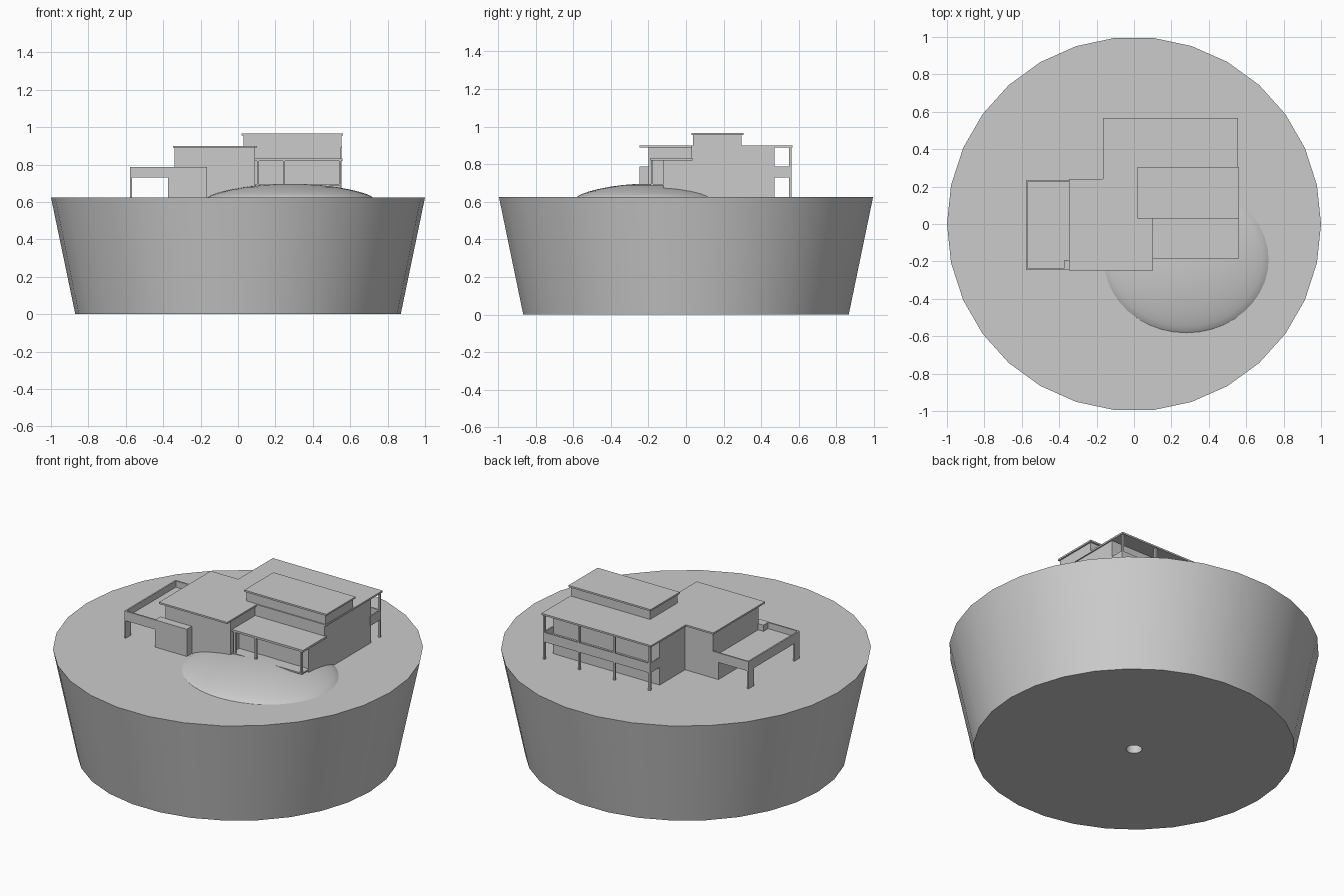
import bpy, bmesh, math

if "Cube" in bpy.data.objects:
    bpy.data.objects.remove(bpy.data.objects["Cube"], do_unlink=True)

grey = bpy.data.materials.new("plain_grey")
grey.use_nodes = True
grey.diffuse_color = (0.6, 0.6, 0.6, 1)
grey.node_tree.nodes["Principled BSDF"].inputs["Base Color"].default_value = (0.6, 0.6, 0.6, 1)

GROUND = 0.625


def finish(name, bm, smooth=False):
    bmesh.ops.recalc_face_normals(bm, faces=bm.faces)
    mesh = bpy.data.meshes.new(name)
    bm.to_mesh(mesh)
    bm.free()
    mesh.materials.append(grey)
    obj = bpy.data.objects.new(name, mesh)
    bpy.context.collection.objects.link(obj)
    if smooth:
        bpy.ops.object.select_all(action='DESELECT')
        obj.select_set(True)
        bpy.context.view_layer.objects.active = obj
        bpy.ops.object.shade_smooth_by_angle(angle=math.radians(35))
    return obj


def box(name, x, y, z):
    """Box from (min, max) pairs."""
    bm = bmesh.new()
    bmesh.ops.create_cube(bm, size=1)
    for v in bm.verts:
        v.co = [(lo + hi) / 2 + c * (hi - lo) for c, (lo, hi) in zip(v.co, (x, y, z))]
    return finish(name, bm)


def ring(bm, radius, z, sides, centre=(0, 0), squash=1):
    return [bm.verts.new((centre[0] + radius * math.cos(math.tau * i / sides),
                          centre[1] + radius * squash * math.sin(math.tau * i / sides), z))
            for i in range(sides)]


def loft(bm, rings):
    for a, b in zip(rings, rings[1:]):
        n = len(a)
        for i in range(n):
            bm.faces.new((a[i], a[(i + 1) % n], b[(i + 1) % n], b[i]))


# Tapered planter filled with flat ground, with a drain hole underneath
bm = bmesh.new()
profile = [(0.043, 0.12), (0.043, 0), (0.87, 0), (1, GROUND)]
rings = [ring(bm, r, z, 30) for r, z in profile]
loft(bm, rings)
bm.faces.new(rings[0])
bm.faces.new(rings[-1])
finish("planter", bm, True)

# Low mound of earth in front of the porch
bm = bmesh.new()
rings = []
for r in (1, 0.97, 0.92, 0.84, 0.72, 0.56, 0.38, 0.18):
    z = GROUND + 0.072 * (1 - r * r) ** 0.75
    rings.append(ring(bm, 0.44 * r, z, 40, (0.28, -0.19), 0.89))
loft(bm, rings)
bm.faces.new(rings[-1])
finish("mound", bm, True)

# Main house blocks with thin overhanging roofs
box("left_block", (-0.34, 0.092), (-0.2, 0.23), (GROUND, 0.89))
box("left_block_base", (-0.375, -0.16), (-0.2, 0.23), (GROUND, 0.735))
box("left_block_roof", (-0.348, 0.102), (-0.248, 0.24), (0.89, 0.9))
box("rear_block", (-0.155, 0.55), (0.03, 0.47), (GROUND, 0.89))
box("rear_block_roof", (-0.167, 0.557), (0.03, 0.567), (0.89, 0.9))
box("upper_block", (0.03, 0.553), (0.037, 0.295), (0.89, 0.955))
box("upper_block_roof", (0.02, 0.562), (0.03, 0.305), (0.955, 0.965))

# Front porch with recessed wall, slab and posts
box("porch_room", (0.09, 0.55), (-0.12, 0.04), (GROUND, 0.82))
box("porch_roof", (0.09, 0.56), (-0.188, 0.035), (0.82, 0.832))
box("porch_floor", (0.09, 0.553), (-0.188, -0.12), (0.686, 0.694))
for i, x in enumerate((0.102, 0.24, 0.54)):
    box(f"porch_post_{i}", (x, x + 0.011), (-0.187, -0.176), (0.69, 0.82))

# Rear balcony with parapet and full-height posts
box("balcony_floor", (-0.155, 0.553), (0.46, 0.56), (0.73, 0.745))
box("balcony_front_parapet", (-0.155, 0.553), (0.552, 0.56), (0.73, 0.787))
for name, x in (("right", -0.155), ("left", 0.545)):
    box(f"balcony_{name}_parapet", (x, x + 0.008), (0.46, 0.56), (0.73, 0.787))
for i in range(4):
    x = -0.155 + i * 0.232
    box(f"balcony_post_{i}", (x, x + 0.012), (0.548, 0.56), (GROUND, 0.89))

# Side terrace with parapets on flat corner piers
box("terrace_floor", (-0.575, -0.34), (-0.247, 0.235), (0.73, 0.75))
box("terrace_side_parapet", (-0.577, -0.568), (-0.247, 0.235), (0.73, 0.787))
for name, y in (("front", -0.247), ("back", 0.226)):
    box(f"terrace_{name}_parapet", (-0.575, -0.34), (y, y + 0.009), (0.73, 0.787))
for name, y in (("front", -0.247), ("back", 0.185)):
    box(f"terrace_{name}_pier", (-0.577, -0.568), (y, y + 0.05), (GROUND, 0.735))
box("terrace_end_wall", (-0.375, -0.165), (-0.247, -0.195), (GROUND, 0.787))
